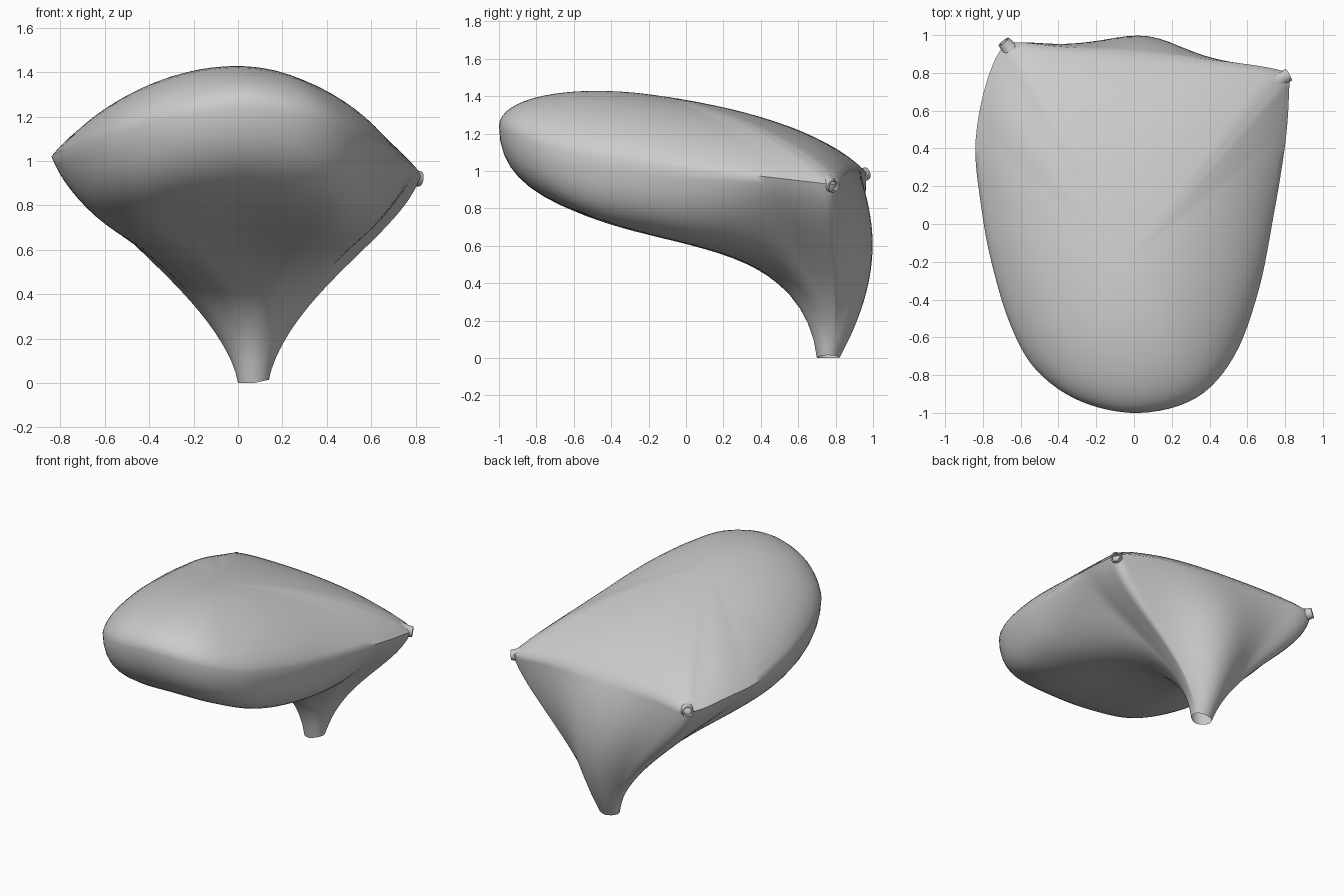
import bpy, bmesh, math
from mathutils import Vector as V

if "Cube" in bpy.data.objects:
    bpy.data.objects.remove(bpy.data.objects["Cube"])

# Rim (widest line) of the sac, counter-clockwise from the front
RIM = [V(p) for p in [
    (.03, -1, 1.24), (.33, -.92, 1.20), (.53, -.70, 1.12), (.66, -.35, 1.06),
    (.74, .05, 1.01), (.80, .42, .97), (.82, .68, .94), (.81, .79, .93),
    (.70, .83, .96), (.40, .87, 1.0), (0, .91, 1.01), (-.4, .94, 1.01),
    (-.63, .96, .99), (-.72, .90, .98), (-.80, .68, 1.01), (-.84, .40, 1.02),
    (-.81, .10, 1.04), (-.76, -.18, 1.06), (-.66, -.52, 1.09), (-.52, -.77, 1.13),
    (-.28, -.94, 1.20)]]
TOP = V((-.03, -.2, 1.41))
NECK = V((.07, .76, 0))
SUB, UP, LOW = 6, 16, 26


def catmull(pts, i, t):
    a, b, c, d = (pts[(i + k) % len(pts)] for k in (-1, 0, 1, 2))
    return .5 * (2*b + (c - a)*t + (2*a - 5*b + 4*c - d)*t*t + (3*b - a - 3*c + d)*t**3)


def bezier(a, b, c, d, t):
    s = 1 - t
    return a*s**3 + 3*b*s*s*t + 3*c*s*t*t + d*t**3


def meridian(r):
    """Profile from the crown over the rim and down to the neck opening."""
    out = V((r.x - .03, r.y - .5, 0)).normalized()
    c = -out.y
    front, back = max(c, 0), max(-c, 0)
    span = V((r.x - TOP.x, r.y - TOP.y, 0))
    # upper half
    u1 = TOP + span * (.42 + .12*front)
    u1.z = TOP.z - .13 * (u1.y - TOP.y)
    u2 = r - span * .15 * (1 - front**2) + V((0, 0, .15 + .06*back))
    # lower half
    l1 = r - V((span.x, span.y * .5, 0)) * .15 * (1 - abs(c))
    l1 += V((0, .13 * back**2, -(.25 + .49*front + .05*back)))
    n = NECK + V((out.x * .07, out.y * .06, .015 * max(out.x, 0)))
    l2 = n + out * (.06 + .04*front + .16*back)
    l2.z = .43 + .47*front - .03*back
    return ([bezier(TOP, u1, u2, r, k / UP) for k in range(1, UP + 1)] +
            [bezier(r, l1, l2, n, k / LOW) for k in range(1, LOW + 1)])


def finish(bm, name, angle):
    bmesh.ops.recalc_face_normals(bm, faces=bm.faces)
    me = bpy.data.meshes.new(name)
    bm.to_mesh(me)
    bm.free()
    ob = bpy.data.objects.new(name, me)
    bpy.context.collection.objects.link(ob)
    bpy.ops.object.select_all(action='DESELECT')
    ob.select_set(True)
    bpy.context.view_layer.objects.active = ob
    bpy.ops.object.shade_smooth_by_angle(angle=math.radians(angle))
    return ob


# Sac with funnel neck, open at the bottom
bm = bmesh.new()
crown = bm.verts.new(TOP)
cols = [[bm.verts.new(p) for p in meridian(catmull(RIM, i, j / SUB))]
        for i in range(len(RIM)) for j in range(SUB)]
for a, b in zip(cols, cols[1:] + cols[:1]):
    bm.faces.new((crown, a[0], b[0]))
    for k in range(len(a) - 1):
        bm.faces.new((a[k], a[k+1], b[k+1], b[k]))
finish(bm, "sac_body", 60)


# Short flared tube stubs at the two back corners
def stub(name, tip, axis):
    axis = V(axis).normalized()
    rot = axis.to_track_quat('Z', 'Y')
    profile = [(.085, -.16), (.055, -.08), (.038, -.03), (.034, 0), (.026, 0), (.02, -.06)]
    bm = bmesh.new()
    rings = []
    for r, h in profile:
        rings.append([bm.verts.new(V(tip) + rot @ V((r*math.cos(a), r*math.sin(a), h)))
                      for a in (k * math.tau / 20 for k in range(20))])
    for p, q in zip(rings, rings[1:]):
        for k in range(20):
            bm.faces.new((p[k], p[(k+1) % 20], q[(k+1) % 20], q[k]))
    bm.faces.new(rings[-1])
    finish(bm, name, 40)


stub("right_tube", (.82, .79, .92), (.85, .45, -.12))
stub("left_tube", (-.69, .965, .985), (-.6, .75, .2))
